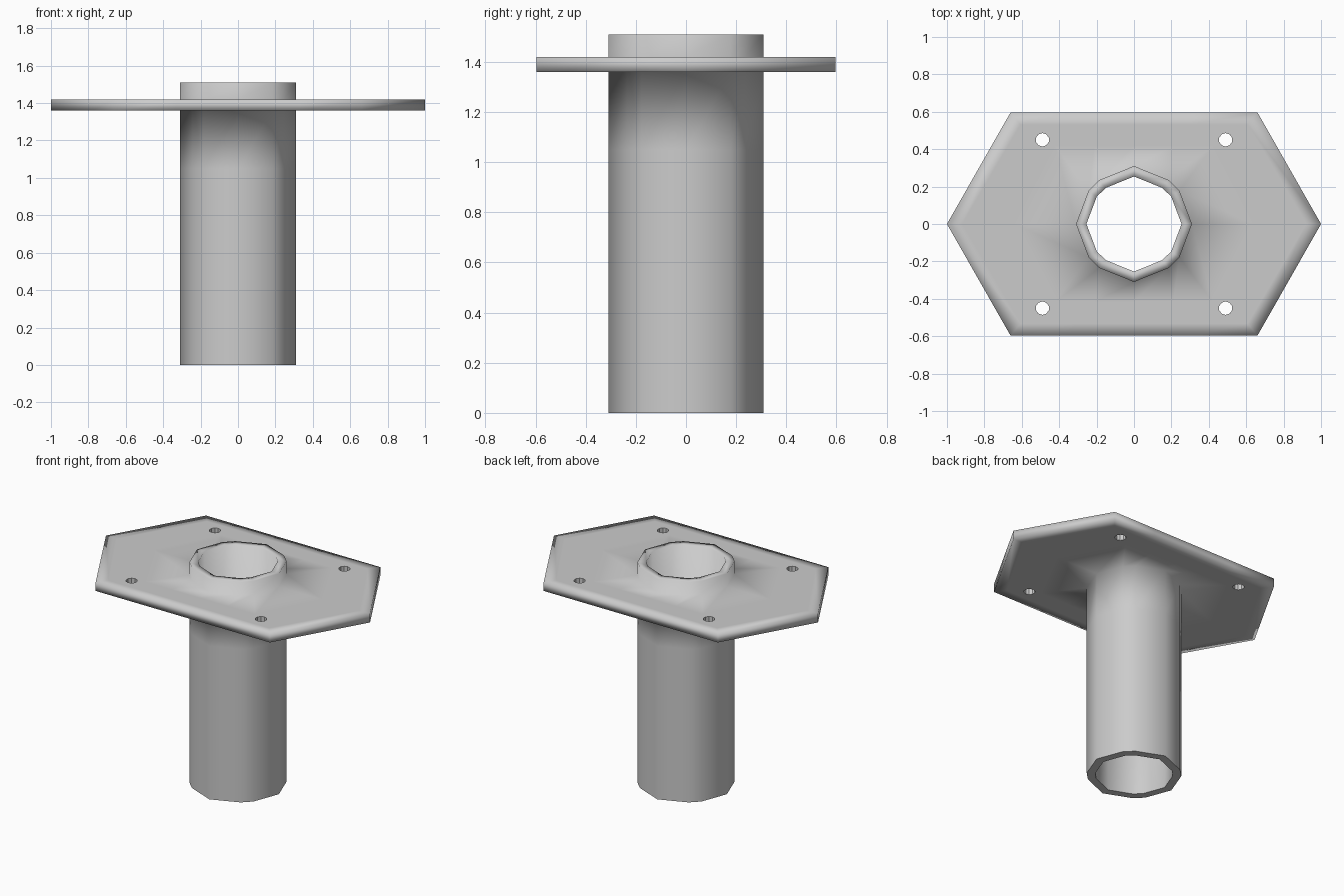
import bpy
import bmesh

cube = bpy.data.objects.get("Cube")
if cube:
    bpy.data.objects.remove(cube)

metal = bpy.data.materials.new("grey_metal")
metal.use_nodes = True
colour = (0.6, 0.6, 0.6, 1)
metal.diffuse_color = colour
metal.node_tree.nodes["Principled BSDF"].inputs["Base Color"].default_value = colour


def ring(quarter, sx=1, sy=1):
    """Mirror a quarter outline (from +x to +y) into a closed loop."""
    half = quarter + [(-x, y) for x, y in quarter[-2::-1]]
    loop = half + [(x, -y) for x, y in half[-2:0:-1]]
    return [(x * sx, y * sy) for x, y in loop]


tube = [(0.31, 0), (0.243, 0.178), (0.185, 0.235), (0, 0.31)]
plate = [(1, 0), (0.66, 0.597), (0.33, 0.597), (0, 0.597)]
wall, bore = ring(tube), ring(tube, 0.82, 0.82)
rim, inset, middle = ring(plate), ring(plate, 0.92, 0.89), ring(plate, 0.64, 0.7)
low, high, top = 1.36, 1.42, 1.51

# Flanged tube, lofted through loops and closed back on itself
sections = [(wall, 0), (wall, 1.05), (wall, low), (middle, low), (inset, low),
            (rim, low), (rim, high), (inset, high), (middle, high),
            (wall, high), (wall, top), (bore, top), (bore, 0)]
bm = bmesh.new()
loops = [[bm.verts.new((x, y, z)) for x, y in loop] for loop, z in sections]
for a, b in zip(loops, loops[1:] + loops[:1]):
    for i in range(len(a)):
        j = (i + 1) % len(a)
        bm.faces.new((a[i], a[j], b[j], b[i]))
bmesh.ops.recalc_face_normals(bm, faces=bm.faces)
for face in bm.faces:
    face.smooth = True
# Crisp lower end of the tube
for edge in bm.edges:
    if all(v.co.z < 0.001 for v in edge.verts):
        edge.smooth = False
mesh = bpy.data.meshes.new("flanged_tube")
bm.to_mesh(mesh)
bm.free()
mesh.materials.append(metal)
flange = bpy.data.objects.new("flanged_tube", mesh)
bpy.context.collection.objects.link(flange)

# Bolt holes in the plate
for x in (-0.49, 0.49):
    for y in (-0.45, 0.45):
        bpy.ops.mesh.primitive_cylinder_add(vertices=10, radius=0.036, depth=0.4,
                                            location=(x, y, 1.39))
        cutter = bpy.context.object
        cutter.name = "bolt_hole_cutter"
        cutter.data.materials.append(metal)
        cutter.hide_render = True
        cutter.display_type = 'WIRE'
        cut = flange.modifiers.new("bolt_hole", 'BOOLEAN')
        cut.operation = 'DIFFERENCE'
        cut.solver = 'EXACT'
        cut.object = cutter
